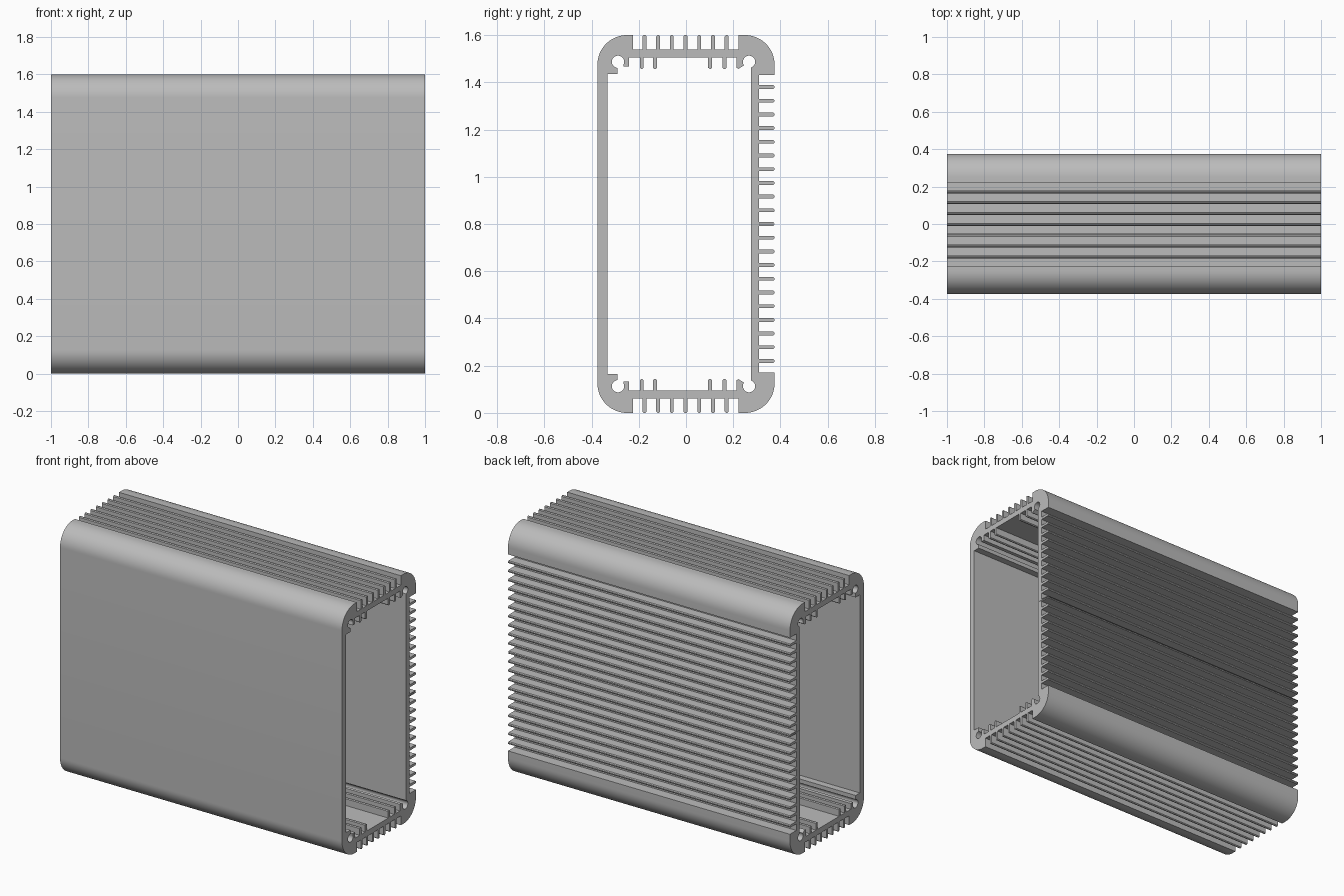
import bpy, bmesh
from math import cos, sin, radians
from mathutils import Vector

if "Cube" in bpy.data.objects:
    bpy.data.objects.remove(bpy.data.objects["Cube"])

MID = 0.8          # mirror height of the extrusion
TOP = 1.6
FRONT, BACK = -0.375, 0.375
PITCH = 0.058      # spacing of the cooling fins
HALF = 0.008       # half a fin's thickness
ROUND = 0.005      # softened fin tips


def arc(cy, cz, r, start, end, steps):
    angles = [radians(start + (end - start) * i / steps) for i in range(steps + 1)]
    return [(cy + r * cos(a), cz + r * sin(a)) for a in angles]


def upright_fin(y, root, tip, direction):
    """Fin on a level wall, walked along y in the given direction."""
    soft = ROUND if tip > root else -ROUND
    half = HALF * direction
    inner = (HALF - ROUND) * direction
    return [(y - half, root), (y - half, tip - soft), (y - inner, tip),
            (y + inner, tip), (y + half, tip - soft), (y + half, root)]


def back_fin(z, root, tip):
    """Fin on the back wall, walked upward."""
    return [(root, z - HALF), (tip - ROUND, z - HALF), (tip, z - HALF + ROUND),
            (tip, z + HALF - ROUND), (tip - ROUND, z + HALF), (root, z + HALF)]


# Inside of the upper half: front wall, screw channels and inner ribs
ceiling = 1.505
path = [(-0.333, MID), (-0.333, 1.435), (-0.29, 1.435)]
path += arc(-0.288, 1.487, 0.026, -95, -385, 20)
path += [(-0.265, 1.468), (-0.241, 1.468), (-0.241, ceiling)]
for y in (-0.187, -0.131, 0.102, 0.163):
    path += upright_fin(y, ceiling, 1.457, 1)
path += [(0.213, ceiling), (0.213, 1.462), (0.222, 1.457)]
path += arc(0.267, 1.487, 0.026, -145, -430, 20)
path += [(0.275, MID)]

# Outside of the upper half: back fins, rounded corners and top fins
path += back_fin(MID, 0.31, BACK)[3:]
for i in range(1, 11):
    path += back_fin(MID + i * PITCH, 0.31, BACK)
path += [(0.31, 1.43), (BACK, 1.43)]
path += arc(BACK - 0.125, TOP - 0.125, 0.125, 0, 90, 16)
path += [(0.222, TOP), (0.222, 1.54)]
for i in range(3, -4, -1):
    path += upright_fin(i * PITCH - 0.002, 1.54, TOP, -1)
path += [(-0.225, 1.54), (-0.225, TOP)]
path += arc(FRONT + 0.125, TOP - 0.125, 0.125, 90, 180, 16)
path += [(FRONT, MID)]

# Extrude the half profile along the length
bm = bmesh.new()
cap = bm.faces.new([bm.verts.new((-1, y, z - MID)) for y, z in path])
extruded = bmesh.ops.extrude_face_region(bm, geom=[cap], use_keep_orig=True)
moved = [v for v in extruded["geom"] if isinstance(v, bmesh.types.BMVert)]
bmesh.ops.translate(bm, verts=moved, vec=Vector((2, 0, 0)))
bmesh.ops.recalc_face_normals(bm, faces=bm.faces)
seam = [f for f in bm.faces if all(abs(v.co.z) < 1e-5 for v in f.verts)]
bmesh.ops.delete(bm, geom=seam, context="FACES")

mesh = bpy.data.meshes.new("finned_housing")
bm.to_mesh(mesh)
bm.free()
housing = bpy.data.objects.new("finned_housing", mesh)
housing.location.z = MID
bpy.context.collection.objects.link(housing)

# Bare metal
metal = bpy.data.materials.new("grey metal")
metal.use_nodes = True
colour = (0.5, 0.5, 0.5, 1)
metal.diffuse_color = colour
metal.node_tree.nodes["Principled BSDF"].inputs["Base Color"].default_value = colour
mesh.materials.append(metal)

# Lower half
mirror = housing.modifiers.new("lower_half", "MIRROR")
mirror.use_axis = (False, False, True)
mirror.use_clip = True

bpy.ops.object.select_all(action="DESELECT")
housing.select_set(True)
bpy.context.view_layer.objects.active = housing
bpy.ops.object.modifier_apply(modifier=mirror.name)
bpy.ops.object.shade_smooth_by_angle(angle=radians(30))
